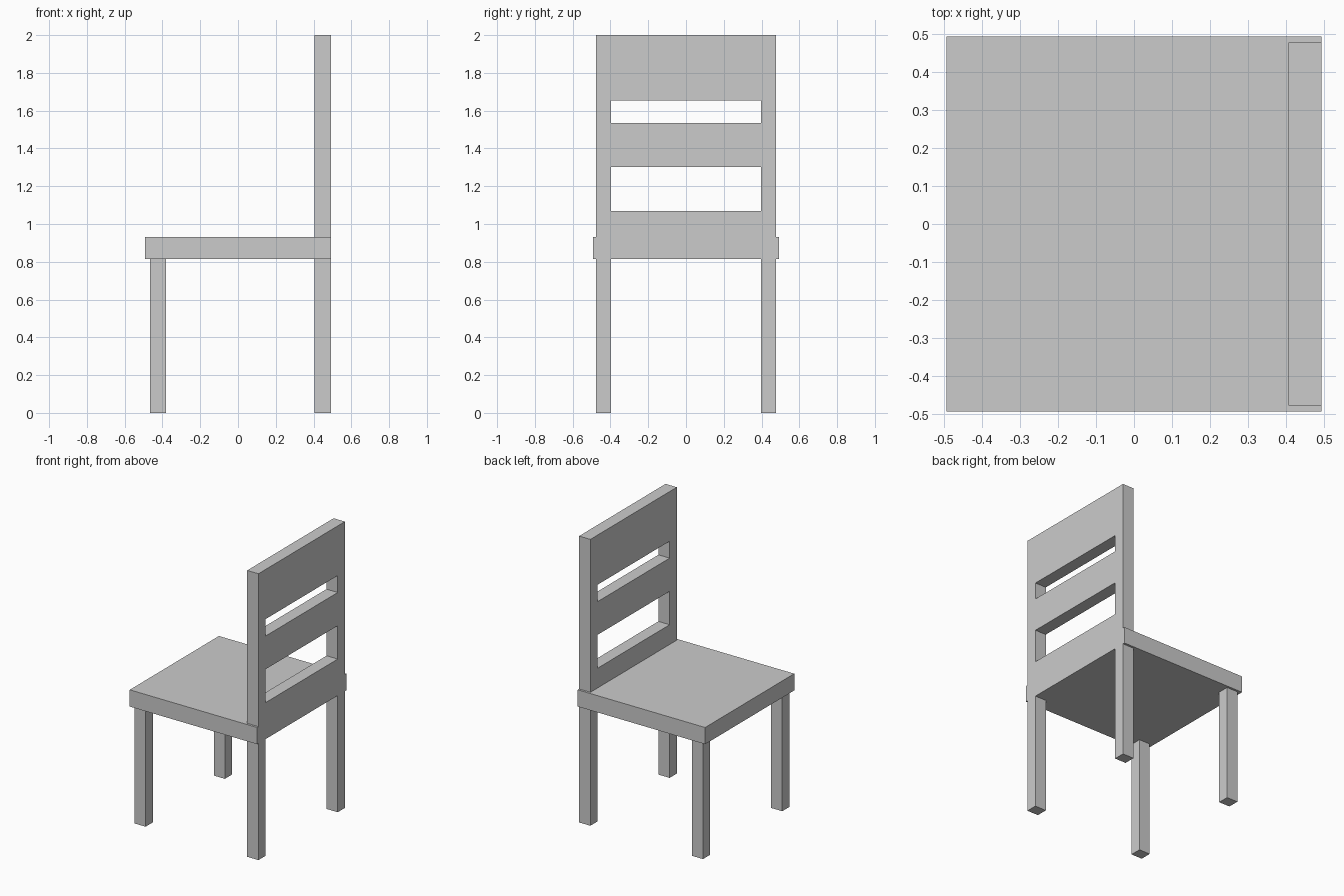
import bpy
import bmesh
from math import radians
from mathutils import Vector

if "Cube" in bpy.data.objects:
    bpy.data.objects.remove(bpy.data.objects["Cube"])


def box(name, lo, hi):
    lo, hi = Vector(lo), Vector(hi)
    bm = bmesh.new()
    bmesh.ops.create_cube(bm, size=1)
    bmesh.ops.scale(bm, vec=hi - lo, verts=bm.verts)
    mesh = bpy.data.meshes.new(name)
    bm.to_mesh(mesh)
    bm.free()
    obj = bpy.data.objects.new(name, mesh)
    obj.location = (lo + hi) / 2
    bpy.context.collection.objects.link(obj)
    return obj


def rect(y, z0, z1):
    return [(-y, z0), (y, z0), (y, z1), (-y, z1)]


OUT, IN = 0.477, 0.398          # outer and inner faces of the legs
SEAT_LOW, SEAT_TOP = 0.815, 0.932

# Seat slab
box("seat", (-0.492, -0.492, SEAT_LOW), (0.492, 0.492, SEAT_TOP))

# Front legs
for side, y0, y1 in (("right", -OUT, -IN), ("left", IN, OUT)):
    box("front_leg_" + side, (-0.465, y0, 0), (-0.38, y1, SEAT_LOW))

# Backrest and rear legs: one flat frame with two slots
outline = [(-OUT, 0), (-IN, 0), (-IN, SEAT_LOW), (IN, SEAT_LOW),
           (IN, 0), (OUT, 0), (OUT, 2), (-OUT, 2)]
slots = [rect(IN, 1.07, 1.303), rect(IN, 1.535, 1.653)]

curve = bpy.data.curves.new("back_frame", 'CURVE')
curve.dimensions = '2D'
curve.fill_mode = 'BOTH'
curve.extrude = 0.0435
for pts in [outline] + slots:
    spline = curve.splines.new('POLY')
    spline.points.add(len(pts) - 1)
    for p, (y, z) in zip(spline.points, pts):
        p.co = (y, z, 0, 1)
    spline.use_cyclic_u = True

back = bpy.data.objects.new("back_frame", curve)
back.rotation_euler = (radians(90), 0, radians(90))
back.location.x = 0.4485
bpy.context.collection.objects.link(back)
bpy.context.view_layer.objects.active = back
back.select_set(True)
bpy.ops.object.convert(target='MESH')
for poly in bpy.context.object.data.polygons:
    poly.use_smooth = False
